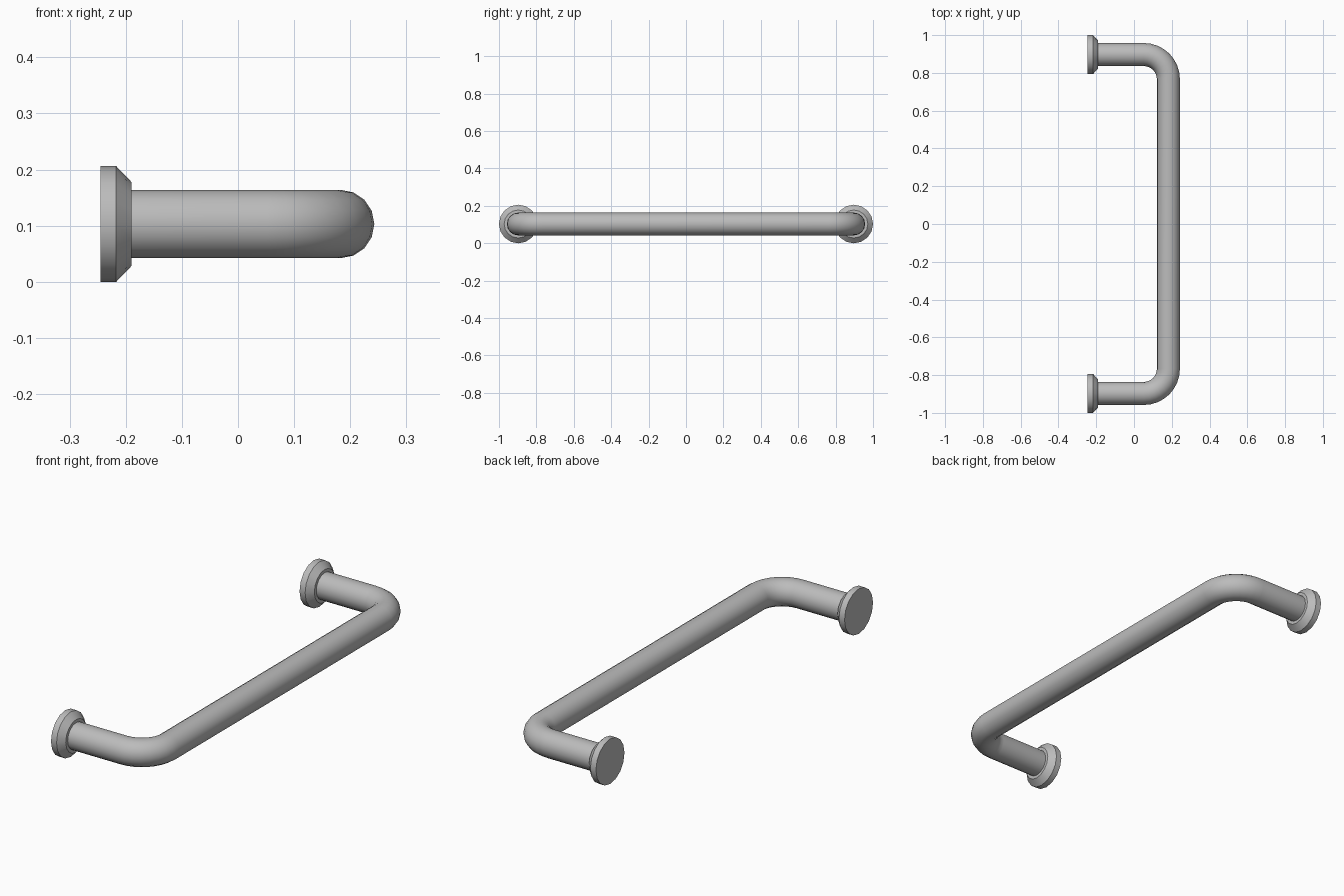
import bpy, bmesh, math
from mathutils import Vector

if "Cube" in bpy.data.objects:
    bpy.data.objects.remove(bpy.data.objects["Cube"], do_unlink=True)

SIDES = 16
HEIGHT = 0.103      # height of the rod's axis
LEG_Y = 0.897       # distance of each leg from the middle
GRIP_X = 0.182      # axis of the long grip
ROD_R = 0.061
BEND_R = 0.13
WALL_X = -0.245     # back of the mounting flanges

metal = bpy.data.materials.new("brushed_grey_metal")
metal.use_nodes = True
grey = (0.5, 0.5, 0.5, 1)
metal.diffuse_color = grey
metal.node_tree.nodes["Principled BSDF"].inputs["Base Color"].default_value = grey


def skin_rings(name, rings):
    """Join matching rings of points into a capped, smooth tube."""
    bm = bmesh.new()
    loops = [[bm.verts.new(p) for p in ring] for ring in rings]
    for a, b in zip(loops, loops[1:]):
        for i in range(SIDES):
            j = (i + 1) % SIDES
            bm.faces.new((a[i], a[j], b[j], b[i]))
    bm.faces.new(loops[0])
    bm.faces.new(loops[-1])
    bmesh.ops.recalc_face_normals(bm, faces=bm.faces)
    mesh = bpy.data.meshes.new(name)
    bm.to_mesh(mesh)
    bm.free()
    mesh.materials.append(metal)
    obj = bpy.data.objects.new(name, mesh)
    bpy.context.collection.objects.link(obj)
    bpy.ops.object.select_all(action='DESELECT')
    obj.select_set(True)
    bpy.context.view_layer.objects.active = obj
    bpy.ops.object.shade_smooth_by_angle(angle=math.radians(30))


def ring(x, y, radius, heading):
    """Circle of points around an axis heading that way in the xy plane."""
    side = Vector((-math.sin(heading), math.cos(heading), 0))
    up = Vector((0, 0, 1))
    angles = [math.tau * i / SIDES for i in range(SIDES)]
    return [Vector((x, y, HEIGHT)) + radius * (side * math.cos(a) + up * math.sin(a))
            for a in angles]


# Bent rod: front leg, two rounded corners, long grip, back leg
steps = 8
stations = [(WALL_X + 0.04, -LEG_Y, 0)]
for y_sign in (-1, 1):
    for k in range(steps + 1):
        turn = math.pi / 2 * k / steps
        heading = turn if y_sign < 0 else turn + math.pi / 2
        x = GRIP_X - BEND_R + BEND_R * math.sin(heading)
        y = y_sign * (LEG_Y - BEND_R) - BEND_R * math.cos(heading)
        stations.append((x, y, heading))
stations.append((WALL_X + 0.04, LEG_Y, math.pi))
skin_rings("bent_rod", [ring(x, y, ROD_R, h) for x, y, h in stations])

# Mounting flanges: flat disc with a bevelled face
flange_profile = [(0, 0.103), (0.028, 0.103), (0.055, 0.075)]
for name, y in (("front_flange", -LEG_Y), ("back_flange", LEG_Y)):
    skin_rings(name, [ring(WALL_X + d, y, r, 0) for d, r in flange_profile])
